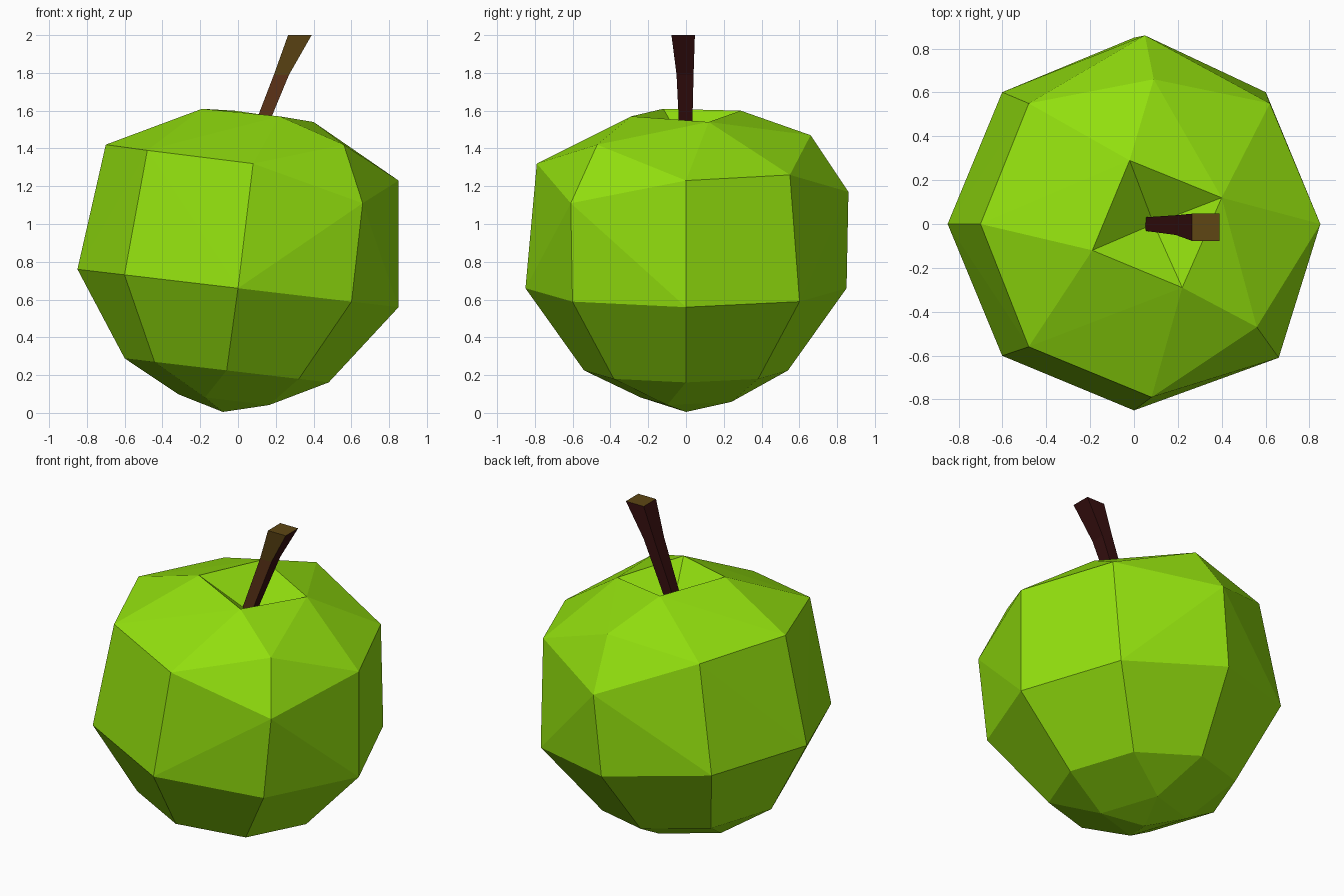
import bpy, bmesh
from math import cos, sin, radians

if "Cube" in bpy.data.objects:
    bpy.data.objects.remove(bpy.data.objects["Cube"])


def material(name, rgb):
    lin = [((c / 255 + 0.055) / 1.055) ** 2.4 if c > 10 else c / 255 / 12.92 for c in rgb]
    m = bpy.data.materials.new(name)
    m.diffuse_color = (*lin, 1)
    m.use_nodes = True
    m.node_tree.nodes["Principled BSDF"].inputs["Base Color"].default_value = m.diffuse_color
    return m


def finish(bm, name, mats):
    bmesh.ops.recalc_face_normals(bm, faces=bm.faces)
    me = bpy.data.meshes.new(name)
    bm.to_mesh(me)
    bm.free()
    for m in mats:
        me.materials.append(m)
    ob = bpy.data.objects.new(name, me)
    bpy.context.collection.objects.link(ob)


def ring(cx, cz, r, n, start, tilt=0.118):
    # ring of points leaning down towards +x
    out = []
    for i in range(n):
        a = radians(start + 360 * i / n)
        out.append((cx + r * cos(a), r * sin(a), cz - tilt * r * cos(a)))
    return out


green = material("apple green", (146, 223, 14))
maroon = material("dark bark", (56, 16, 16))
brown = material("olive brown bark", (94, 70, 20))
russet = material("russet bark", (94, 52, 24))

# apple body: lathe-like rings, with an uneven shoulder
bm = bmesh.new()
points = [(-0.08, 0, 0.005)] + ring(-0.075, 0.07, 0.26, 4, -22.5)
points += ring(-0.06, 0.225, 0.54, 8, 0) + ring(0, 0.66, 0.85, 8, 0)
points += [(0.85, 0, 1.23), (0.62, 0.55, 1.26), (0.05, 0.86, 1.17), (-0.48, 0.55, 1.39),
           (-0.70, 0, 1.42), (-0.48, -0.56, 1.39), (0.08, -0.79, 1.32), (0.66, -0.61, 1.11),
           (0.09, 0.66, 1.47), (0.56, -0.47, 1.42)]
for p in points:
    bm.verts.new(p)
rim = [bm.verts.new(p) for p in
       [(-0.19, -0.12, 1.61), (0.22, -0.29, 1.57), (0.40, 0.12, 1.54), (-0.02, 0.29, 1.60)]]
bmesh.ops.convex_hull(bm, input=bm.verts)

# hollow at the top
lid = [f for f in bm.faces if all(v in rim for v in f.verts)]
bmesh.ops.delete(bm, geom=lid, context='FACES')
pit = bm.verts.new((0.09, 0.0, 1.40))
for i in range(4):
    bm.faces.new((rim[i], rim[(i + 1) % 4], pit))
finish(bm, "apple_body", [green])

# stem: square section, bent and flared; each level is x0, x1, y0, y1, z0, z1
bm = bmesh.new()
levels = [(0.04, 0.10, -0.03, 0.03, 1.40, 1.38),
          (0.19, 0.27, -0.05, 0.04, 1.79, 1.79),
          (0.265, 0.39, -0.077, 0.047, 2.0, 2.0)]
loops = []
for x0, x1, y0, y1, z0, z1 in levels:
    loops.append([bm.verts.new(p) for p in
                  [(x0, y0, z0), (x1, y0, z1), (x1, y1, z1), (x0, y1, z0)]])
for k in range(2):
    for i in range(4):
        j = (i + 1) % 4
        f = bm.faces.new((loops[k][i], loops[k][j], loops[k + 1][j], loops[k + 1][i]))
        if i == 0:  # front side is lighter
            f.material_index = 1 if k else 2
bm.faces.new(loops[0])
bm.faces.new(loops[2]).material_index = 1
finish(bm, "stem", [maroon, brown, russet])
